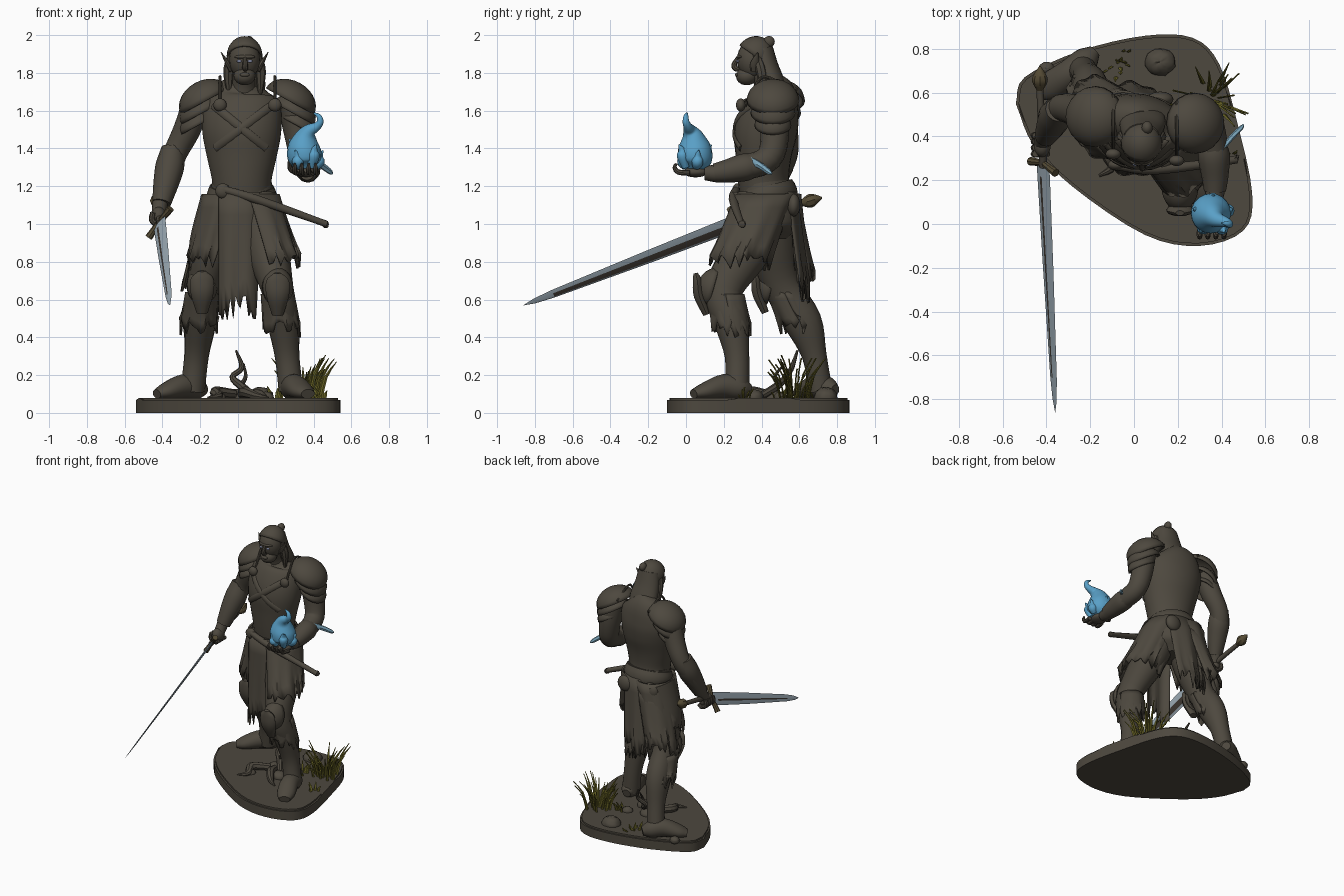
import bpy, bmesh, math, random
from mathutils import Vector, Euler
from mathutils.bvhtree import BVHTree

random.seed(4)
upward, sideways, backward = Vector((0, 0, 1)), Vector((1, 0, 0)), Vector((0, 1, 0))
if "Cube" in bpy.data.objects:
    bpy.data.objects.remove(bpy.data.objects["Cube"])

def material(name, *rgb):
    mat = bpy.data.materials.new(name)
    mat.use_nodes = True
    mat.diffuse_color = (*rgb, 1)
    mat.node_tree.nodes["Principled BSDF"].inputs["Base Color"].default_value = (*rgb, 1)
    return mat

brown = material("dark_brown", .075, .065, .049)
steel = material("blade_steel", .36, .44, .5)
rust = material("dark_fuller", .05, .04, .032)
blue = material("flame_blue", .1, .35, .57)
glow = material("spike_blue", .22, .42, .55)
olive = material("grass_olive", .15, .135, .02)
bronze = material("hilt_bronze", .09, .07, .035)
pale = material("eye_pale", .3, .33, .48)

def finish(name, bm, *mats, thick=0, angle=40):
    """Turn the bmesh into a shaded object."""
    bmesh.ops.recalc_face_normals(bm, faces=bm.faces[:])
    mesh = bpy.data.meshes.new(name)
    bm.to_mesh(mesh)
    bm.free()
    for mat in mats:
        mesh.materials.append(mat)
    mesh.shade_smooth()
    mesh.set_sharp_from_angle(angle=math.radians(angle))
    obj = bpy.data.objects.new(name, mesh)
    bpy.context.collection.objects.link(obj)
    if thick:
        obj.modifiers.new("thickness", "SOLIDIFY").thickness = thick
    return obj

def smooth_path(stations, steps):
    """Catmull-Rom interpolation of (x, y, z, width, depth) stations."""
    pts = [Vector(tuple(station) + (station[-1],) * (5 - len(station))) for station in stations]
    pts = [pts[0] * 2 - pts[1]] + pts + [pts[-1] * 2 - pts[-2]]
    out = []
    for a, b, c, d in zip(pts, pts[1:], pts[2:], pts[3:]):
        for t in (k / steps for k in range(steps)):
            bend, twist = a * 2 - b * 5 + c * 4 - d, b * 3 - a - c * 3 + d
            out.append((b * 2 + (c - a) * t + bend * t ** 2 + twist * t ** 3) / 2)
    return out + [pts[-2]]

def sweep(name, *stations, mat=brown, ref=backward, sides=16, steps=4):
    """Skin elliptical sections along a smooth path."""
    path = smooth_path(stations, steps)
    centres = [Vector(point[:3]) for point in path]
    turns = [math.tau * k / sides for k in range(sides)]
    bm, rings = bmesh.new(), []
    for i, point in enumerate(path):
        tangent = centres[min(i + 1, len(path) - 1)] - centres[max(i - 1, 0)]
        side = tangent.cross(ref).normalized()
        other = side.cross(tangent).normalized()
        width, depth = max(point[3], .002), max(point[4], .002)
        rings.append([bm.verts.new(centres[i] + side * width * math.cos(a) + other * depth * math.sin(a)) for a in turns])
    for low, high in zip(rings, rings[1:]):
        for k in range(sides):
            bm.faces.new((low[k - 1], low[k], high[k], high[k - 1]))
    bm.faces.new(rings[0])
    bm.faces.new(rings[-1])
    return finish(name, bm, mat)

def blob(name, location, radii, rotation=(0, 0, 0), mat=brown, cut=None, noise=0):
    """Ellipsoid, or an open dome when cut is given."""
    bm = bmesh.new()
    bmesh.ops.create_uvsphere(bm, u_segments=20, v_segments=14, radius=1)
    if cut is not None:
        bmesh.ops.delete(bm, geom=[vert for vert in bm.verts if vert.co.z < cut], context="VERTS")
    turn = Euler(rotation).to_matrix()
    for vert in bm.verts:
        vert.co = Vector(location) + turn @ (vert.co * Vector(radii)) * (1 + random.uniform(-noise, noise))
    finish(name, bm, mat, thick=0 if cut is None else .012)

def cloth(name, top, low, start=0, end=360, drop=.05, columns=30, rows=5):
    """Hanging sheet with folds and a torn lower edge."""
    bm, grid = bmesh.new(), []
    for i in range(columns + 1):
        angle, torn = math.radians(start + (end - start) * i / columns), random.uniform(-drop, drop)
        grid.append([])
        for f in (k / rows for k in range(rows + 1)):
            x, y, z, rx, ry = Vector(top).lerp(Vector(low), f)
            fold = 1 + .05 * f * math.sin(angle * 9)
            grid[i].append(bm.verts.new((x + rx * fold * math.cos(angle), y + ry * fold * math.sin(angle), z + torn * f ** 3)))
    for left, right in zip(grid, grid[1:]):
        for k in range(rows):
            bm.faces.new((left[k], left[k + 1], right[k + 1], right[k]))
    finish(name, bm, brown, thick=.012)

# Plinth with a rounded, uneven outline
outline = [(-.54, .55), (-.5, .67), (-.25, .79), (.05, .86), (.27, .85), (.39, .73), (.47, .47),
           (.54, .14), (.5, -.03), (.3, -.1), (.05, -.05), (-.28, .17), (-.46, .36)]
bm = bmesh.new()
ring = smooth_path([(x, y, 0, 0) for x, y in outline + outline[:1]], 4)[:-1]
plate = bm.faces.new([bm.verts.new(point[:3]) for point in ring])
for part in bmesh.ops.extrude_face_region(bm, geom=[plate])["geom"]:
    if isinstance(part, bmesh.types.BMVert):
        part.co.z = .08
rim = [edge for edge in bm.edges if all(vert.co.z > .07 for vert in edge.verts)]
bmesh.ops.bevel(bm, geom=rim, offset=.012, segments=2, affect="EDGES")
finish("plinth", bm, brown, angle=60)

# Stones, dead roots and grass
for x, y, size in [(.12, .74, .07), (-.4, .71, .035), (.1, .36, .055), (-.1, .3, .035), (0, .46, .06), (.15, .5, .04)]:
    blob("stone", (x, y, .08), (size, size * .9, size * .8), noise=.05)
sweep("dead_branch", (.08, .4, .09, .02), (.02, .48, .14, .022), (-.03, .53, .19, .016), (.02, .56, .24, .014), (-.01, .59, .33, .006), sides=8)
sweep("branch_twig", (.01, .5, .14, .015), (.04, .47, .19, .01), (.03, .52, .26, .005), sides=8)
for s in (-1, 1):
    sweep("dead_root", (s * .02, .42, .1, .025), (s * .08 - .04, .34, .11, .03), (s * .1, .26, .09, .02), (s * .16, .22, .08, .006), ref=upward, sides=8)
for count, x, y, spread, height in [(34, .35, .57, .1, .24), (8, .2, .5, .05, .1), (6, .44, .3, .04, .07), (14, -.07, .74, .07, .05)]:
    for _ in range(count):
        angle, reach, tall = random.uniform(0, math.tau), spread * random.random(), height * random.uniform(.35, 1)
        dx, dy = math.cos(angle), math.sin(angle)
        stalk = [(x + dx * (reach + out * tall), y + dy * (reach + out * tall), .07 + rise * tall, width, .004)
                 for out, rise, width in ((0, 0, .01), (.15, .6, .009), (.45, 1, .001))]
        sweep("grass_blade", *stalk, mat=olive, sides=4, steps=2)

# Legs, boots and knee guards
sweep("left_leg", (.09, .41, 1.12, .13, .15), (.15, .33, .88, .12, .13), (.21, .2, .65, .085, .1),
      (.24, .24, .48, .085, .09), (.26, .27, .3, .065), (.28, .27, .12, .065))
sweep("right_leg", (-.07, .46, 1.12, .13, .15), (-.14, .46, .88, .12, .13), (-.18, .51, .67, .085, .1),
      (-.2, .62, .48, .085, .1), (-.22, .68, .3, .065), (-.24, .71, .12, .065))
for side, path in (("left", [(.27, .34), (.28, .29), (.3, .2), (.34, .1), (.37, .04)]),
                   ("right", [(-.18, .79), (-.22, .75), (-.29, .69), (-.38, .63), (-.43, .6)])):
    shape = [(.12, .03, .03), (.13, .06, .06), (.14, .065, .065), (.115, .065, .045), (.1, .04, .025)]
    sweep(side + "_boot", *[spot + form for spot, form in zip(path, shape)], ref=upward)
for side, x, y, z, shift in (("left", .21, .19, .65, .05), ("right", -.19, .5, .66, .1)):
    cloth(side + "_knee_wrap", (x, y + .02, z - .02, .09, .1), (x * 1.1, y + shift, z - .2, .1, .105), drop=.05)
    blob(side + "_knee_guard", (x, y - .02, z + .01), (.085, .11, .11), (1.3, 0, 0), cut=.1)
    sweep(side + "_knee_crest", (x, y - .08, z - .13, .03, .02), (x, y - .12, z - .03, .06, .03),
          (x, y - .13, z + .05, .06, .025), (x, y - .14, z + .09, .02, .012), sides=10)

# Trunk and its armour
lean = Vector((.17, .98, 0))
sweep("pelvis", (.01, .43, .92, .1), (.01, .43, 1, .18, .17), (.02, .43, 1.12, .175, .155), (.02, .42, 1.22, .16, .13), ref=lean, sides=24)
torso = sweep("cuirass", (.02, .42, 1.16, .155, .135), (.02, .41, 1.24, .16, .135), (.02, .41, 1.35, .185, .145), (.02, .42, 1.48, .21, .165),
              (.02, .45, 1.6, .21, .15), (.02, .47, 1.69, .17, .11), (.03, .45, 1.76, .07), ref=lean, sides=28)
sweep("belt", (.02, .43, 1.14, .18, .155), (.02, .43, 1.16, .186, .16), (.02, .42, 1.2, .17, .145), ref=lean, sides=28, steps=2)
blob("belt_buckle", (-.08, .27, 1.175), (.04, .025, .04))
for x in (-.1, .12):
    blob("belt_pouch", (x, .57, 1.1), (.06, .035, .06))
tree = BVHTree.FromPolygons([vert.co for vert in torso.data.vertices], [face.vertices for face in torso.data.polygons])
for start, end in (((-.13, -1, 1.63), (.15, -1, 1.4)), ((.18, -1, 1.63), (-.12, -1, 1.4))):
    hits = [tree.ray_cast(Vector(start).lerp(Vector(end), k / 8), backward)[0] for k in range(9)]
    sweep("chest_strap", *[tuple(hit) + (.022, .01) for hit in hits if hit], sides=8, steps=1)

# Torn skirts and the sheath at the belt
cloth("front_panel", (.01, .43, 1.17, .17, .18), (0, .4, .56, .16, .17), -128, -52, .08, 16)
cloth("back_panel", (.02, .43, 1.17, .18, .16), (-.02, .48, .66, .17, .17), 45, 140, .08, 18)
cloth("left_skirt", (.08, .42, 1.16, .14, .16), (.19, .28, .8, .14, .16), -100, 150)
cloth("right_skirt", (-.05, .45, 1.16, .14, .16), (-.15, .47, .8, .12, .17), 40, 285)
cloth("right_hip_rag", (-.06, .46, 1.1, .13, .15), (-.18, .53, .7, .12, .15), 60, 180, .08, 14)
sweep("scabbard", (-.1, .27, 1.19, .02), (.1, .25, 1.13, .024), (.44, .29, 1.01, .018), (.46, .3, 1, .022), ref=upward, sides=10)

# Shoulder armour
for side, s, x, y in (("right", -1, -.175, .49), ("left", 1, .275, .46)):
    for k in range(3):
        size = 1 - k * .15
        blob(side + "_pauldron_plate", (x + s * k * .02, y, 1.65 - k * .065), (.145 * size, .14 * size, .11 * size), (0, s * .5, 0), cut=-.05)
    edge = x - s * .08
    sweep(side + "_pauldron_rim", (edge, y - .15, 1.62, .008), (edge, y - .1, 1.72, .008), (edge, y - .04, 1.78, .008),
          (edge, y + .1, 1.71, .008), ref=sideways, sides=8)
    blob(side + "_strap_boss", (edge, y - .17, 1.63), (.035, .025, .035))

# Arms and hands
sweep("right_arm", (-.22, .5, 1.64, .075), (-.27, .52, 1.5, .072), (-.33, .53, 1.38, .064), (-.37, .49, 1.28, .064), (-.41, .41, 1.12, .042), (-.42, .37, 1.05, .038))
sweep("right_bracer", (-.345, .525, 1.4, .06), (-.36, .495, 1.31, .076), (-.38, .45, 1.22, .068), (-.405, .4, 1.11, .05), sides=12)
sweep("left_arm", (.29, .46, 1.63, .08), (.32, .47, 1.48, .076), (.345, .44, 1.35, .07), (.365, .32, 1.3, .065), (.37, .18, 1.27, .05), (.365, .1, 1.27, .038), ref=sideways)
sweep("left_bracer", (.36, .37, 1.31, .06), (.365, .31, 1.3, .073), (.37, .22, 1.28, .062), (.37, .15, 1.27, .05), ref=upward, sides=12)
blob("left_palm", (.36, .05, 1.275), (.055, .065, .028))
blob("right_fist", (-.42, .36, 1.04), (.04, .055, .05), (-.4, 0, 0))
for k in range(4):
    x, y = .3 + k * .037, .32 + k * .028
    sweep("left_finger", (x + .01, .02, 1.27, .014), (x, -.04, 1.275, .014), (x, -.06, 1.3, .011), (x, -.05, 1.32, .006), ref=sideways, sides=8)
    sweep("right_finger", (-.45, y, 1.06, .015), (-.455, y, 1.02, .016), (-.42, y, .995, .015), (-.39, y, 1.01, .012), sides=8)
sweep("left_thumb", (.32, .08, 1.27, .016), (.28, .06, 1.29, .015), (.27, .03, 1.33, .008), sides=8)

# Long sword: blade with dark fuller, guard, grip and pommel
hilt, tip = Vector((-.415, .26, 1.005)), Vector((-.36, -.86, .57))
axis, wide = (tip - hilt).normalized(), Vector((.58, -.27, .77)).normalized()
flat = axis.cross(wide).normalized()
bm, rings = bmesh.new(), []
for f, width in ((0, .05), (.04, .05), (.4, .042), (.86, .026), (.95, .016), (1, .001)):
    rings.append([bm.verts.new(hilt.lerp(tip, f) + wide * u * width + flat * v * width * .15)
                  for u, v in ((1, 0), (-.1, 1), (-.4, 1), (-1, 0), (-.65, -1), (.2, -1))])
for n, (low, high) in enumerate(zip(rings, rings[1:])):
    for k in range(6):
        face = bm.faces.new((low[k - 1], low[k], high[k], high[k - 1]))
        face.material_index = int(k in (2, 5) and n in (1, 2))
bm.faces.new(rings[0])
finish("sword_blade", bm, steel, rust, angle=15)
guard = [tuple(hilt + wide * f * .1 - axis * .02 * (1 - abs(f))) + (.014 + abs(f) * .006,) for f in (-1, -.5, 0, .5, 1)]
sweep("sword_guard", *guard, mat=bronze, sides=8)
sweep("sword_grip", tuple(hilt) + (.018,), (-.42, .4, 1.06, .018), (-.43, .62, 1.11, .016), ref=upward, sides=10)
sweep("sword_pommel", (-.43, .61, 1.11, .014), (-.43, .65, 1.12, .035), (-.43, .68, 1.13, .03), (-.43, .72, 1.14, .004), mat=bronze, ref=upward, sides=8)

# Blue spike by the forearm and flame in the open hand
sweep("forearm_spike", (.39, .33, 1.345, .012, .02), (.45, .4, 1.305, .012, .018), (.49, .44, 1.275, .01, .014), (.5, .455, 1.265, .003), mat=glow, ref=upward, sides=6)
sweep("flame", (.36, .04, 1.285, .035), (.355, .05, 1.33, .085), (.35, .045, 1.4, .088), (.36, .035, 1.46, .06), (.38, .02, 1.495, .036),
      (.415, .01, 1.515, .024), (.435, 0, 1.54, .018), (.428, 0, 1.57, .013), (.4, .005, 1.588, .004), mat=blue, sides=20)
for k in range(5):
    angle, z = .3 + k * math.tau / 5, 1.36 + .03 * (k % 3)
    tongue = [(.36 + math.cos(angle) * out, .04 + math.sin(angle) * out, height, width)
              for out, height, width in ((.05, 1.3, .02), (.07, z - .03, .032), (.075, z, .02), (.095, z + .03, .003))]
    sweep("flame_tongue", *tongue, mat=blue, sides=10)

# Head, face and hair
sweep("neck", (.03, .46, 1.66, .08), (.03, .43, 1.74, .065), (.035, .39, 1.82, .06))
blob("skull", (.035, .355, 1.87), (.082, .085, .105))
blob("jaw", (.035, .325, 1.785), (.058, .06, .05), (.2, 0, 0))
sweep("nose", (.037, .275, 1.88, .01), (.038, .255, 1.845, .014), (.038, .262, 1.825, .016), (.038, .285, 1.815, .01), sides=8)
blob("brow", (.036, .288, 1.885), (.055, .022, .012))
blob("mouth", (.036, .272, 1.79), (.025, .012, .012))
for side, s in (("left", 1), ("right", -1)):
    x = .035 + s * .07
    blob(side + "_eye", (x - s * .041, .274, 1.862), (.013, .009, .007), mat=pale)
    sweep(side + "_ear", (x, .36, 1.81, .012, .018), (x + s * .02, .365, 1.85, .012, .024), (x + s * .055, .38, 1.91, .002), sides=8)
    sweep(side + "_hair_lock", (x, .37, 1.9, .02), (x + s * .015, .4, 1.8, .028), (x + s * .01, .41, 1.66, .006), sides=8)
blob("hair_cap", (.035, .365, 1.89), (.095, .1, .107), (-.6, 0, 0), cut=-.15)
sweep("hair_back", (.035, .4, 1.93, .08, .06), (.035, .425, 1.83, .095, .065), (.04, .47, 1.73, .105, .06), (.04, .53, 1.63, .08, .03), sides=24)
blob("hair_knot", (.06, .44, 1.965), (.025, .03, .03))
